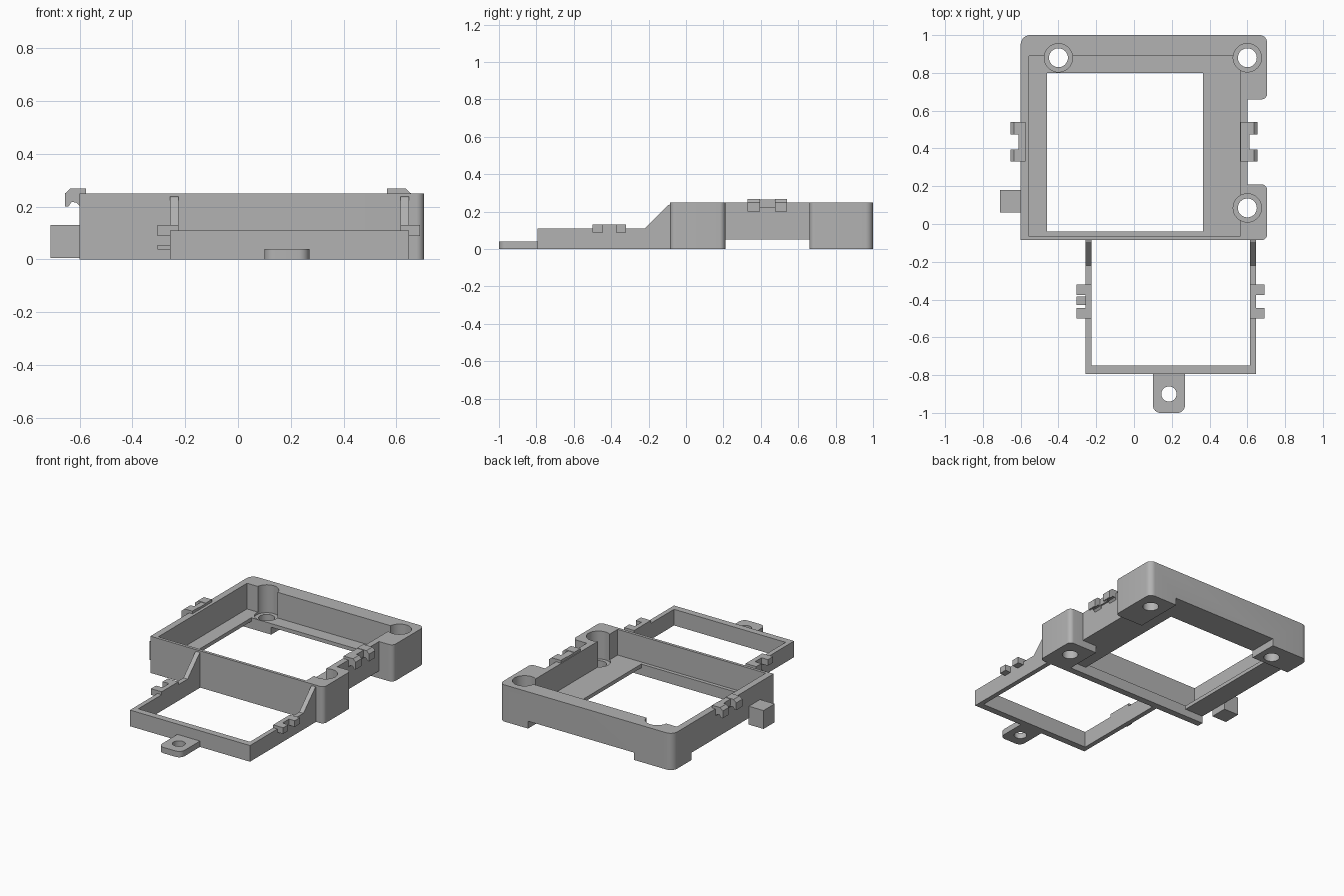
import bpy, bmesh, math
from mathutils import Vector, Matrix

if "Cube" in bpy.data.objects:
    bpy.data.objects.remove(bpy.data.objects["Cube"], do_unlink=True)

GREY = (0.45, 0.45, 0.45, 1)
plastic = bpy.data.materials.new("grey_plastic")
plastic.use_nodes = True
plastic.diffuse_color = GREY
plastic.node_tree.nodes["Principled BSDF"].inputs["Base Color"].default_value = GREY


def outline(points, steps=8):
    """Expand (x, y, radius) corners into arcs."""
    result = []
    for i, p in enumerate(points):
        here = Vector(p[:2])
        r = p[2] if len(p) > 2 else 0
        if not r:
            result.append(here)
            continue
        a = (Vector(points[i - 1][:2]) - here).normalized()
        b = (Vector(points[(i + 1) % len(points)][:2]) - here).normalized()
        centre = here + (a + b) * r
        for k in range(steps + 1):
            t = k / steps * math.pi / 2
            result.append(centre - b * r * math.cos(t) - a * r * math.sin(t))
    return result


def prism(name, points, low, high, along="z"):
    """Extrude an outline in z, or a (y, z) outline in x, or an (x, z) outline in y."""
    place = {"z": lambda p, h: (p.x, p.y, h),
             "x": lambda p, h: (h, p.x, p.y),
             "y": lambda p, h: (p.x, h, p.y)}[along]
    bm = bmesh.new()
    face = bm.faces.new([bm.verts.new(place(p, low)) for p in outline(points)])
    new = bmesh.ops.extrude_face_region(bm, geom=[face])["geom"]
    shift = Vector(place(Vector((0, 0)), high - low))
    bmesh.ops.translate(bm, vec=shift, verts=[v for v in new if isinstance(v, bmesh.types.BMVert)])
    bmesh.ops.recalc_face_normals(bm, faces=bm.faces)
    return finish(name, bm)


def finish(name, bm):
    mesh = bpy.data.meshes.new(name)
    bm.to_mesh(mesh)
    bm.free()
    mesh.materials.append(plastic)
    obj = bpy.data.objects.new(name, mesh)
    bpy.context.collection.objects.link(obj)
    return obj


def rect(x0, x1, y0, y1):
    return [(x0, y0), (x1, y0), (x1, y1), (x0, y1)]


def box(name, x0, x1, y0, y1, z0, z1):
    return prism(name, rect(x0, x1, y0, y1), z0, z1)


def cylinder(name, x, y, r, z0, z1):
    bm = bmesh.new()
    bmesh.ops.create_cone(bm, cap_ends=True, segments=40, radius1=r, radius2=r, depth=z1 - z0,
                          matrix=Matrix.Translation((x, y, (z0 + z1) / 2)))
    return finish(name, bm)


def cut(obj, *cutters):
    for cutter in cutters:
        cutter.hide_render = True
        mod = obj.modifiers.new("cut", "BOOLEAN")
        mod.operation, mod.solver, mod.object = "DIFFERENCE", "EXACT", cutter
        bpy.context.view_layer.objects.active = obj
        bpy.ops.object.modifier_apply(modifier=mod.name)
        bpy.data.objects.remove(cutter, do_unlink=True)


def smooth(obj):
    bpy.ops.object.select_all(action="DESELECT")
    obj.select_set(True)
    bpy.context.view_layer.objects.active = obj
    bpy.ops.object.shade_smooth_by_angle(angle=math.radians(30))


# Main tray with screw bosses on its left side
TOP, FLOOR, UNDER = 0.25, 0.075, 0.05
tray = prism("tray", [(-0.6, -0.085), (0.705, -0.085, 0.03), (0.705, 0.21, 0.03), (0.6, 0.21),
                      (0.6, 0.66), (0.705, 0.66, 0.03), (0.705, 1, 0.04), (-0.6, 1, 0.05)], 0, TOP)

# Underside relief leaves feet below the bosses and a rail at the front
relief = prism("relief", [(-0.7, -0.04), (0.49, -0.04), (0.49, 0.21), (0.8, 0.21), (0.8, 0.66),
                          (0.49, 0.66), (0.49, 1.1), (-0.31, 1.1), (-0.31, 0.8), (-0.7, 0.8)],
               -0.1, UNDER)
cut(tray, relief,
    box("cavity", -0.555, 0.56, -0.065, 0.89, FLOOR, 0.4),
    box("window", -0.46, 0.365, -0.04, 0.8, -0.1, 0.4))
for x, y in ((-0.4, 0.88), (0.6, 0.88), (0.6, 0.085)):
    cut(tray, cylinder("counterbore", x, y, 0.075, 0.06, 0.4),
        cylinder("screw_hole", x, y, 0.05, -0.1, 0.3))
smooth(tray)

# Side peg
box("side_peg", -0.71, -0.598, 0.06, 0.18, 0.005, 0.13)

# Lower front frame: two sloped side rails and a front bar
for name, x0, x1 in (("right_rail", -0.257, -0.225), ("left_rail", 0.615, 0.647)):
    prism(name, [(-0.795, 0), (-0.08, 0), (-0.08, 0.24), (-0.095, 0.235),
                 (-0.22, 0.11), (-0.795, 0.11)], x0, x1, "x")
box("front_bar", -0.226, 0.616, -0.795, -0.75, 0, 0.11)

# Mounting tab
tab = prism("mounting_tab", [(0.1, -1, 0.04), (0.27, -1, 0.04), (0.27, -0.79), (0.1, -0.79)], 0, 0.04)
cut(tab, cylinder("tab_hole", 0.185, -0.9, 0.04, -0.1, 0.1))
smooth(tab)

# Hook clips on the tray walls
for side, wall, inner in (("right", -0.6, -0.575), ("left", 0.6, 0.565)):
    s = math.copysign(1, wall)
    for end, y0, y1 in (("front", 0.33, 0.395), ("rear", 0.475, 0.54)):
        prism(f"{side}_{end}_tray_hook",
              [(inner, 0.248), (inner, 0.268), (wall + s * 0.035, 0.268), (wall + s * 0.055, 0.25),
               (wall + s * 0.055, 0.2), (wall + s * 0.042, 0.2), (wall + s * 0.03, 0.218),
               (wall + s * 0.012, 0.215), (wall - s * 0.002, 0.2)], y0, y1, "y")
    ends = sorted((inner, wall + s * 0.012))
    box(f"{side}_tray_hook_bridge", *ends, 0.395, 0.475, 0.22, 0.265)

# Hook clips on the front frame
for side, x0, x1 in (("right", -0.305, -0.255), ("left", 0.645, 0.69)):
    for end, y0, y1 in (("rear", -0.375, -0.32), ("front", -0.5, -0.445)):
        box(f"{side}_{end}_frame_hook", x0, x1, y0, y1, 0.088, 0.13)
box("right_hook_bridge", -0.257, -0.225, -0.5, -0.32, 0.108, 0.13)
box("left_hook_bridge", 0.615, 0.647, -0.5, -0.32, 0.108, 0.13)
box("right_lower_catch", -0.305, -0.255, -0.43, -0.385, 0.038, 0.055)
